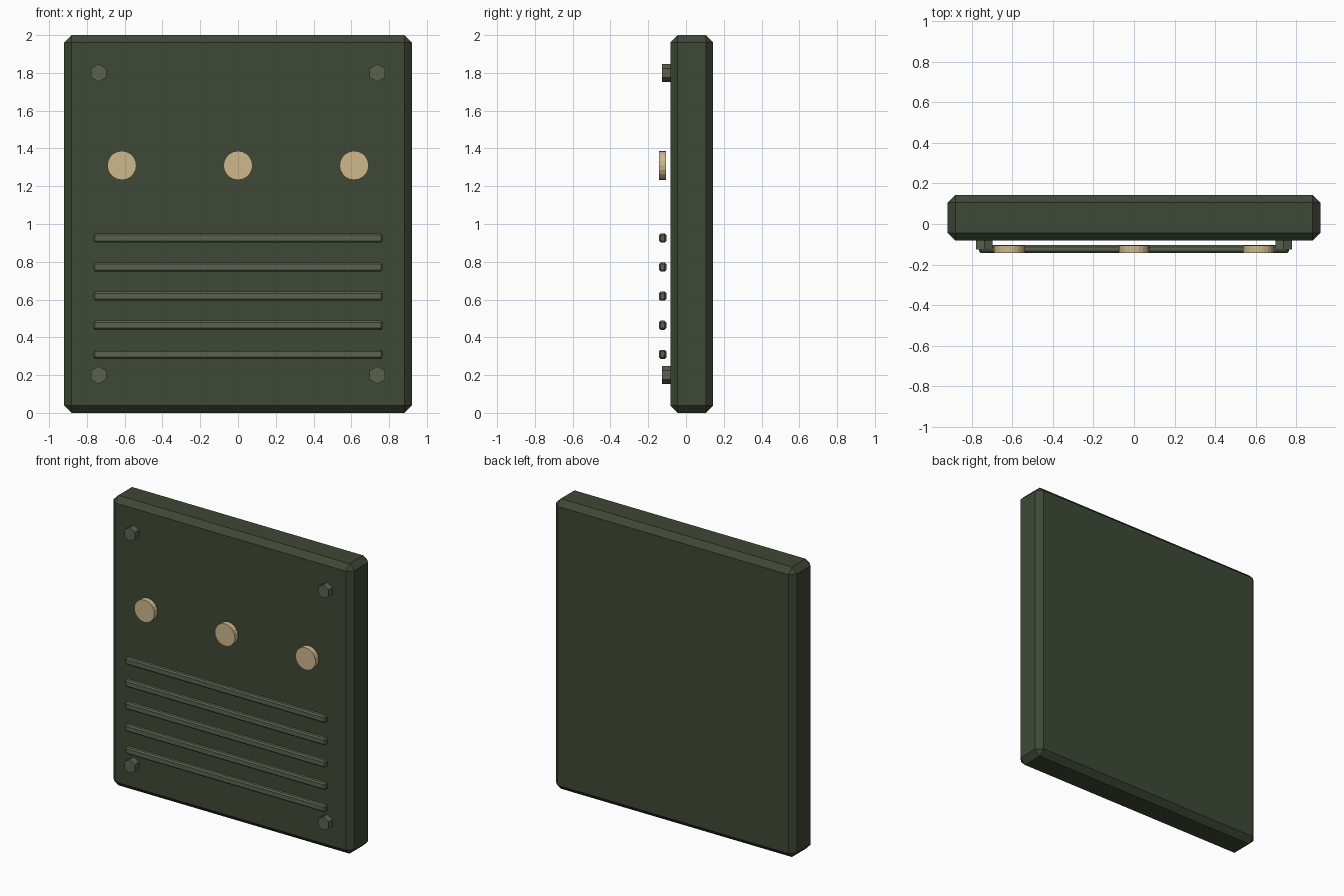
import bpy, bmesh, math
from mathutils import Matrix, Vector

if "Cube" in bpy.data.objects:
    bpy.data.objects.remove(bpy.data.objects["Cube"])


def material(name, rgb):
    m = bpy.data.materials.new(name)
    lin = [((c / 255 + 0.055) / 1.055) ** 2.4 for c in rgb]
    m.diffuse_color = (*lin, 1)
    m.use_nodes = True
    m.node_tree.nodes["Principled BSDF"].inputs["Base Color"].default_value = m.diffuse_color
    return m


GREEN = material("dark green", (62, 72, 54))
GREY = material("grey green", (92, 97, 79))
TAN = material("tan", (207, 185, 141))


def finish(name, bm, mat):
    bmesh.ops.recalc_face_normals(bm, faces=bm.faces)
    me = bpy.data.meshes.new(name)
    bm.to_mesh(me)
    bm.free()
    me.materials.append(mat)
    bpy.context.collection.objects.link(bpy.data.objects.new(name, me))


def chamfered_box(name, lo, hi, chamfer, mat):
    lo, hi = Vector(lo), Vector(hi)
    bm = bmesh.new()
    bmesh.ops.create_cube(bm, size=1)
    for v in bm.verts:
        v.co = (lo + hi) / 2 + v.co * (hi - lo)
    bmesh.ops.bevel(bm, geom=bm.edges[:], offset=chamfer, segments=1,
                    profile=0.5, affect='EDGES')
    finish(name, bm, mat)


def disc(name, x, z, y0, y1, radius, sides, mat):
    # prism whose axis runs along y, with one corner pointing up
    bm = bmesh.new()
    bmesh.ops.create_cone(bm, cap_ends=True, segments=sides, radius1=radius,
                          radius2=radius, depth=y1 - y0)
    top = max(bm.verts, key=lambda v: v.co.y).co
    turn = Matrix.Rotation(math.pi / 2 - math.atan2(top.y, top.x), 4, 'Z')
    bm.transform(Matrix.Translation((x, (y0 + y1) / 2, z))
                 @ Matrix.Rotation(math.pi / 2, 4, 'X') @ turn)
    finish(name, bm, mat)


# main slab
chamfered_box("panel", (-0.92, -0.082, 0), (0.92, 0.143, 2), 0.038, GREEN)

# horizontal vent bars, standing just off the slab
for i in range(5):
    z = 0.31 + 0.154 * i
    chamfered_box(f"vent_bar_{i + 1}", (-0.765, -0.143, z - 0.024),
                  (0.765, -0.104, z + 0.024), 0.009, GREY)

# round buttons
for i, x in enumerate((-0.615, 0, 0.615)):
    disc(f"button_{i + 1}", x, 1.31, -0.143, -0.105, 0.077, 20, TAN)

# hexagonal corner bolts
for sx, side in ((-1, "left"), (1, "right")):
    for z, level in ((0.2, "lower"), (1.8, "upper")):
        disc(f"bolt_{level}_{side}", sx * 0.738, z, -0.126, -0.075, 0.047, 6, GREY)
